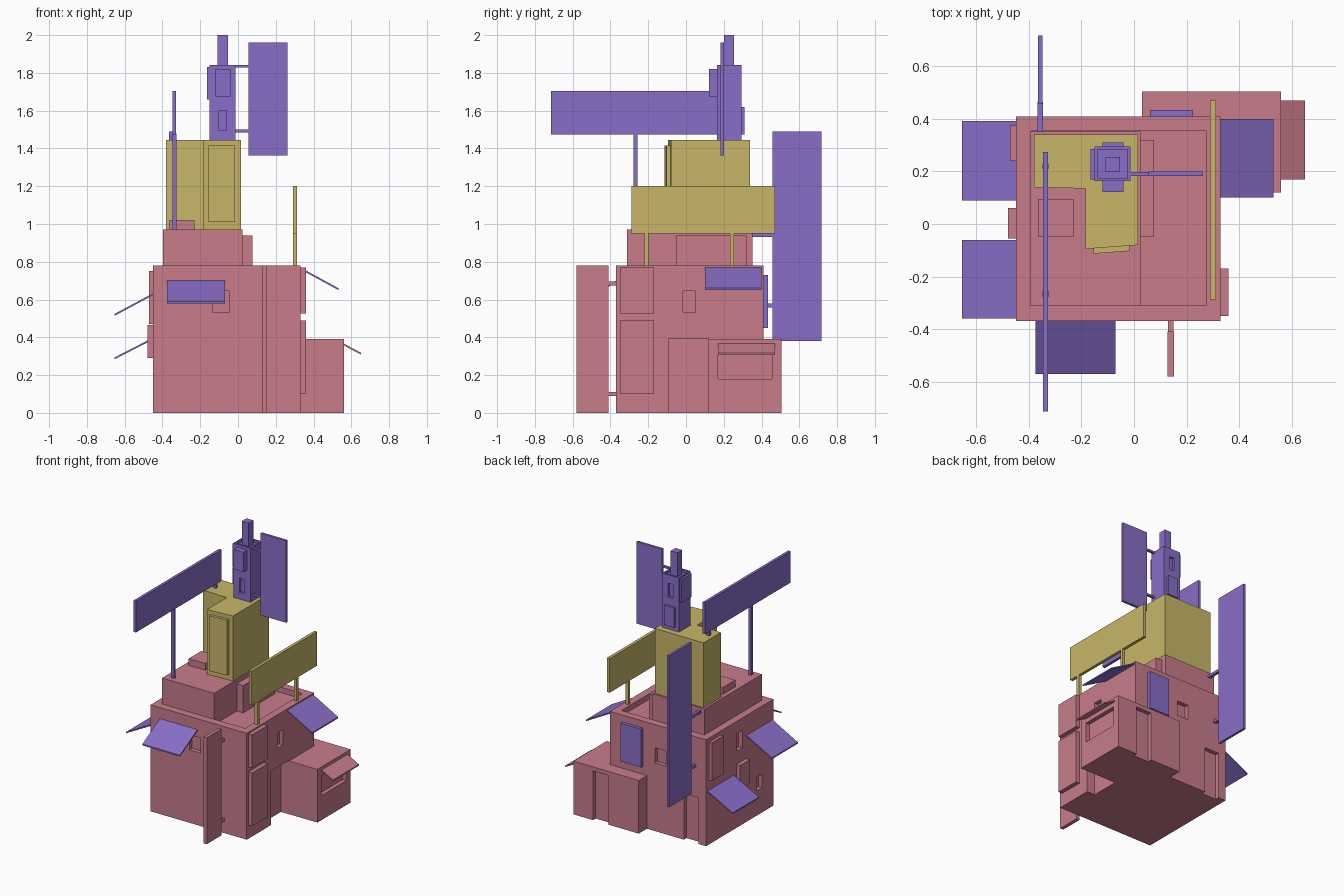
import bpy, bmesh
from mathutils import Vector


def material(name, rgb):
    m = bpy.data.materials.new(name)
    m.diffuse_color = (*rgb, 1)
    return m


PINK = material("pink", (0.58, 0.205, 0.26))
GOLD = material("gold", (0.58, 0.47, 0.14))
PURPLE = material("purple", (0.25, 0.155, 0.58))


def prism(name, pts, vec, mat):
    """Extrude a polygon along a vector."""
    bm = bmesh.new()
    face = bm.faces.new([bm.verts.new(p) for p in pts])
    res = bmesh.ops.extrude_face_region(bm, geom=[face])
    moved = [g for g in res["geom"] if isinstance(g, bmesh.types.BMVert)]
    bmesh.ops.translate(bm, vec=Vector(vec), verts=moved)
    bmesh.ops.recalc_face_normals(bm, faces=bm.faces)
    me = bpy.data.meshes.new(name)
    bm.to_mesh(me)
    bm.free()
    if mat:
        me.materials.append(mat)
    ob = bpy.data.objects.new(name, me)
    bpy.context.collection.objects.link(ob)
    return ob


def box(name, x0, x1, y0, y1, z0, z1, mat=PINK):
    return prism(name, [(x0, y0, z0), (x1, y0, z0), (x1, y1, z0), (x0, y1, z0)],
                 (0, 0, z1 - z0), mat)


def carve(target, *bounds):
    """Cut box-shaped recesses out of the target."""
    for b in bounds:
        cutter = box("cutter", *b, mat=None)
        cutter.hide_render = True
        mod = target.modifiers.new("recess", "BOOLEAN")
        mod.operation, mod.solver, mod.object = "DIFFERENCE", "EXACT", cutter
        bpy.context.view_layer.objects.active = target
        bpy.ops.object.modifier_apply(modifier=mod.name)
        bpy.data.objects.remove(cutter, do_unlink=True)


def awning(name, axis, wall, tip, lo, hi, z_wall, z_tip, mat=PURPLE):
    """Thin sloping sheet from a wall plane out to its tip."""
    t = 0.01
    prof = [(wall, z_wall), (tip, z_tip), (tip, z_tip - t), (wall, z_wall - t)]
    if axis == "x":
        return prism(name, [(a, lo, z) for a, z in prof], (0, hi - lo, 0), mat)
    return prism(name, [(lo, a, z) for a, z in prof], (hi - lo, 0, 0), mat)


# Main block with roof well, windows and doorways
main = box("main_block", -0.45, 0.33, -0.37, 0.41, 0, 0.78)
carve(main,
      (-0.39, 0.275, -0.31, 0.355, 0.74, 0.85),      # roof well
      (-0.135, -0.045, -0.45, -0.34, 0.535, 0.645),  # front window
      (0.30, 0.40, -0.015, 0.05, 0.535, 0.645),      # right window
      (0.265, 0.40, -0.09, 0.119, -0.1, 0.395),      # right doorway
      (-0.125, -0.035, 0.38, 0.50, 0.50, 0.61),      # back window
      (-0.39, -0.27, 0.38, 0.50, -0.1, 0.34),        # back doorway
      (-0.50, -0.42, -0.01, 0.05, 0.56, 0.69),       # left windows
      (-0.50, -0.42, -0.24, -0.18, 0.18, 0.28))

# Side annex
annex = box("annex", 0.03, 0.56, 0.12, 0.505, 0, 0.39)
carve(annex,
      (0.53, 0.65, 0.17, 0.455, 0.18, 0.325),
      (0.275, 0.40, 0.475, 0.60, -0.1, 0.36))

# Raised wall panels
box("right_upper_panel", 0.32, 0.36, -0.35, -0.17, 0.525, 0.77)
box("right_lower_panel", 0.32, 0.36, -0.35, -0.17, 0.10, 0.49)
box("left_upper_panel", -0.472, -0.44, 0.24, 0.375, 0.47, 0.75)
box("left_lower_panel", -0.48, -0.44, -0.055, 0.06, 0.29, 0.465)
box("back_panel", 0.06, 0.225, 0.40, 0.435, 0.45, 0.73, PURPLE)

# Front fin sign
box("fin_sign", 0.127, 0.153, -0.58, -0.41, 0, 0.78)
for i, z in enumerate((0.10, 0.685)):
    box(f"fin_bracket_{i}", 0.13, 0.15, -0.42, -0.36, z - 0.01, z + 0.01)

# Awnings
awning("front_awning", "y", -0.37, -0.572, -0.375, -0.07, 0.70, 0.59)
awning("right_awning", "x", 0.33, 0.532, 0.10, 0.40, 0.77, 0.66)
awning("left_upper_awning", "x", -0.45, -0.655, -0.36, -0.06, 0.633, 0.523)
awning("left_lower_awning", "x", -0.45, -0.655, 0.09, 0.393, 0.398, 0.293)
awning("annex_awning", "x", 0.56, 0.652, 0.17, 0.47, 0.367, 0.318, PINK)

# Second tier
box("second_tier", -0.397, 0.025, -0.313, 0.353, 0.73, 0.97)
box("tier_side_box", 0.02, 0.077, -0.05, 0.32, 0.73, 0.94)
box("tier_roof_box", -0.365, -0.23, -0.05, 0.095, 0.96, 1.02)

# Gold L-shaped third tier with front panel
prism("third_tier", [(-0.38, 0.34, 0.965), (0.015, 0.34, 0.965), (0.015, -0.08, 0.965),
                     (-0.185, -0.095, 0.965), (-0.185, 0.135, 0.965), (-0.38, 0.14, 0.965)],
      (0, 0, 0.48), GOLD)
prism("third_tier_panel", [(-0.155, -0.08, 1.01), (-0.155, -0.113, 1.01),
                           (-0.017, -0.103, 1.01), (-0.017, -0.07, 1.01)],
      (0, 0, 0.405), GOLD)

# Gold billboard on the right parapet
box("gold_billboard", 0.29, 0.312, -0.288, 0.47, 0.95, 1.20, GOLD)
for i, y in enumerate((-0.21, 0.243)):
    box(f"gold_post_{i}", 0.29, 0.312, y - 0.011, y + 0.011, 0.77, 0.96, GOLD)

# Long purple billboard on posts
box("purple_billboard", -0.347, -0.327, -0.715, 0.275, 1.475, 1.705, PURPLE)
for i, (y, z) in enumerate(((-0.267, 0.96), (0.22, 1.44))):
    box(f"purple_post_{i}", -0.348, -0.326, y - 0.011, y + 0.011, z, 1.48, PURPLE)

# Vertical purple sign behind the building
box("back_sign", -0.366, -0.348, 0.457, 0.718, 0.38, 1.49, PURPLE)
for i, (y, z) in enumerate(((0.40, 0.568), (0.34, 0.94))):
    box(f"back_sign_bracket_{i}", -0.367, -0.347, y, 0.465, z - 0.01, z + 0.01, PURPLE)

# Purple top tower with rim, windows, boxes and mast
tower = box("tower", -0.15, -0.013, 0.163, 0.295, 1.44, 1.842, PURPLE)
carve(tower,
      (-0.138, -0.025, 0.175, 0.283, 1.825, 1.90),
      (-0.10, -0.06, 0.10, 0.18, 1.495, 1.60),
      (-0.10, -0.06, 0.278, 0.35, 1.68, 1.78))
box("tower_front_box", -0.12, -0.04, 0.122, 0.17, 1.675, 1.82, PURPLE)
box("tower_left_box", -0.165, -0.145, 0.17, 0.285, 1.66, 1.832, PURPLE)
box("tower_back_box", -0.12, -0.04, 0.29, 0.311, 1.475, 1.62, PURPLE)
box("mast", -0.109, -0.054, 0.20, 0.255, 1.82, 2.0, PURPLE)

# Sign hung beside the tower
box("tower_sign", 0.055, 0.262, 0.182, 0.2, 1.362, 1.962, PURPLE)
for i, z in enumerate((1.492, 1.835)):
    box(f"tower_sign_bracket_{i}", -0.02, 0.06, 0.183, 0.199, z - 0.007, z + 0.007, PURPLE)
